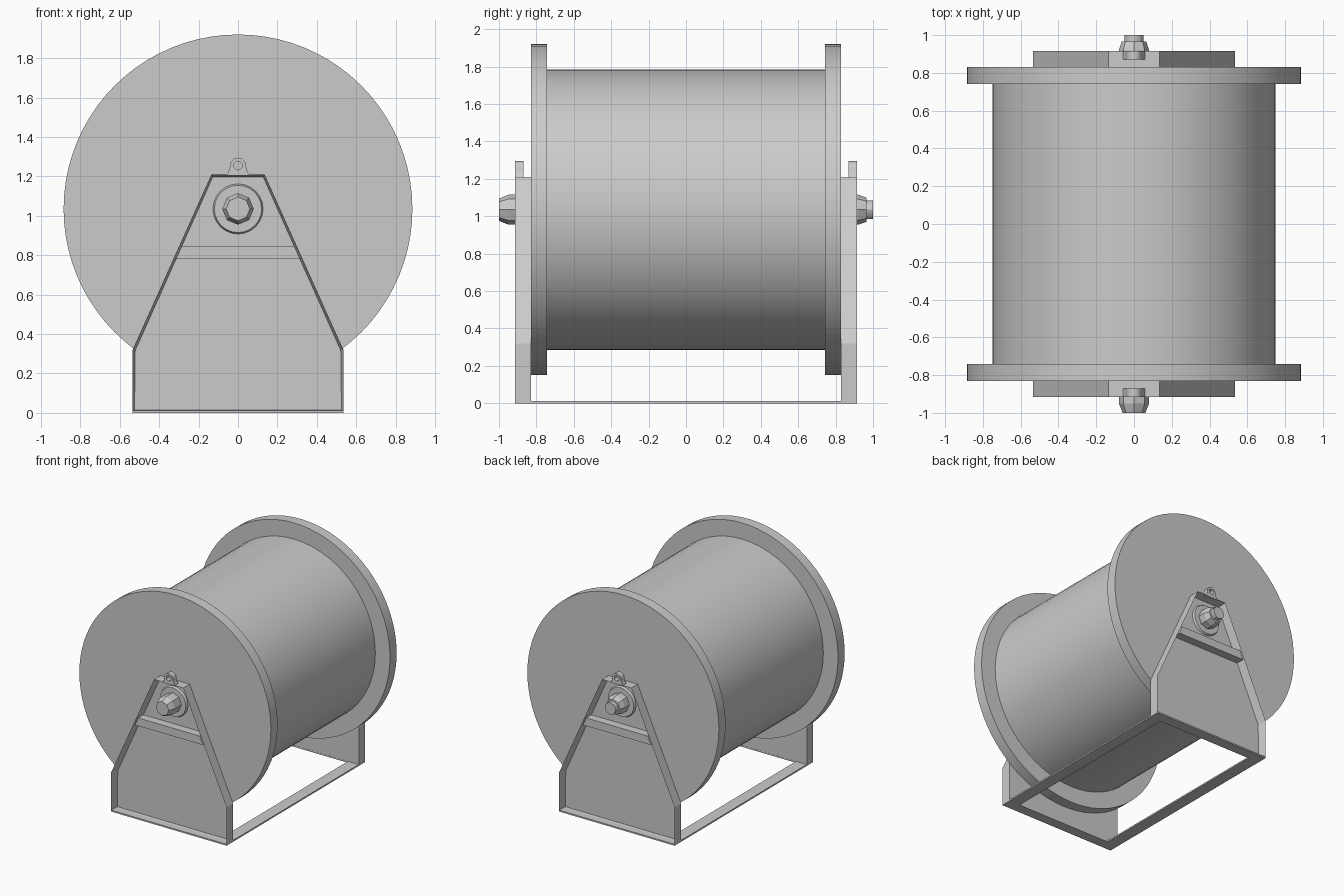
import bpy, bmesh, math
from mathutils import Matrix, Vector

default = bpy.data.objects.get("Cube")
if default:
    bpy.data.objects.remove(default, do_unlink=True)

GREY = (0.6, 0.6, 0.6, 1)
grey = bpy.data.materials.new("painted_grey")
grey.use_nodes = True
grey.diffuse_color = GREY
grey.node_tree.nodes["Principled BSDF"].inputs["Base Color"].default_value = GREY

AXLE = 1.035             # height of the axle
INNER, OUTER = 0.83, 0.915   # depth range of the end stands
HALF = 0.535             # half width of the base


def finish(name, bm, smooth=False):
    bmesh.ops.recalc_face_normals(bm, faces=bm.faces)
    mesh = bpy.data.meshes.new(name)
    bm.to_mesh(mesh)
    bm.free()
    mesh.materials.append(grey)
    ob = bpy.data.objects.new(name, mesh)
    bpy.context.collection.objects.link(ob)
    if smooth:
        bpy.ops.object.select_all(action='DESELECT')
        ob.select_set(True)
        bpy.context.view_layer.objects.active = ob
        bpy.ops.object.shade_smooth_by_angle(angle=math.radians(30))
    return ob


def turned(name, sections, sides, smooth=True):
    """Stack of round or polygonal sections along y: (y0, y1, r0, r1)."""
    bm = bmesh.new()
    for y0, y1, r0, r1 in sections:
        place = Matrix.Translation((0, (y0 + y1) / 2, AXLE)) @ Matrix.Rotation(-math.pi / 2, 4, 'X')
        bmesh.ops.create_cone(bm, cap_ends=True, segments=sides, radius1=r0,
                              radius2=r1, depth=y1 - y0, matrix=place)
    return finish(name, bm, smooth)


def prism(bm, outline, y0, y1):
    """Extrude an x-z outline from y0 to y1; returns the face at y1."""
    face = bm.faces.new([bm.verts.new((x, y0, z)) for x, z in outline])
    out = bmesh.ops.extrude_face_region(bm, geom=[face], use_keep_orig=True)["geom"]
    bmesh.ops.translate(bm, vec=(0, y1 - y0, 0),
                        verts=[g for g in out if isinstance(g, bmesh.types.BMVert)])
    bmesh.ops.recalc_face_normals(bm, faces=bm.faces)
    return [g for g in out if isinstance(g, bmesh.types.BMFace)][0]


def mirrored(outline):
    return outline + [(-x, z) for x, z in reversed(outline)]


def arc(cx, cz, r, a0, a1, n):
    angles = [math.radians(a0 + (a1 - a0) * i / n) for i in range(n + 1)]
    return [(cx + r * math.cos(a), cz + r * math.sin(a)) for a in angles]


# Drum and its two flanges
turned("drum", [(-0.745, 0.745, 0.75, 0.75)], 64)
for side, label in ((-1, "front"), (1, "back")):
    y0, y1 = sorted((side * 0.742, side * INNER))
    turned(label + "_flange", [(y0, y1, 0.885, 0.885)], 80)

    # Stand: tapered tray with a thin raised rim
    bm = bmesh.new()
    outline = mirrored([(HALF, 0.005), (HALF, 0.32), (0.135, 1.21)])
    face = prism(bm, outline, side * INNER, side * OUTER)
    bmesh.ops.inset_region(bm, faces=[face], thickness=0.014)
    for v in face.verts:
        v.co.y = side * (INNER + 0.012)
    finish(label + "_stand", bm)

    # Crossbar bridging the stand below the axle
    bm = bmesh.new()
    prism(bm, mirrored([(0.315, 0.78), (0.285, 0.847)]), side * INNER, side * (OUTER - 0.004))
    finish(label + "_crossbar", bm)

    # Lifting lug with a round hole
    bm = bmesh.new()
    edge = [(0.06, 1.205), (0.045, 1.23)] + arc(0, 1.255, 0.04, 0, 180, 10) + [(-0.045, 1.23), (-0.06, 1.205)]
    hole = arc(0, 1.255, 0.022, 0, 330, 11)
    edges = []
    for loop in (edge, hole):
        vs = [bm.verts.new((x, side * 0.87, z)) for x, z in loop]
        edges += [bm.edges.new((vs[i - 1], vs[i])) for i in range(len(vs))]
    bmesh.ops.triangle_fill(bm, edges=edges, use_beauty=True, normal=Vector((0, 1, 0)))
    out = bmesh.ops.extrude_face_region(bm, geom=bm.faces[:], use_keep_orig=True)["geom"]
    bmesh.ops.translate(bm, vec=(0, side * (OUTER - 0.87), 0),
                        verts=[g for g in out if isinstance(g, bmesh.types.BMVert)])
    finish(label + "_lifting_lug", bm, True)

# Axle ends: washer, neck and nut at each side
turned("front_washer", [(-0.86, -0.835, 0.12, 0.13)], 24)
turned("front_axle_nut", [(-0.95, -0.85, 0.08, 0.08), (-1, -0.95, 0.06, 0.08)], 8, False)
turned("back_washer", [(0.835, 0.86, 0.13, 0.12)], 24)
turned("back_axle_nut", [(0.85, 0.92, 0.08, 0.08), (0.92, 0.965, 0.08, 0.065)], 8, False)
turned("back_axle_stub", [(0.96, 1.0, 0.05, 0.05)], 12)

# Flat base frame: two long rails and two cross strips
for name, cx, cy, w, d in (("left_rail", HALF - 0.05, 0, 0.1, 2 * OUTER),
                           ("right_rail", 0.05 - HALF, 0, 0.1, 2 * OUTER),
                           ("front_strip", 0, -0.872, 2 * HALF - 0.2, 0.086),
                           ("back_strip", 0, 0.872, 2 * HALF - 0.2, 0.086)):
    bm = bmesh.new()
    bmesh.ops.create_cube(bm, size=1, matrix=Matrix.Translation((cx, cy, 0.006))
                          @ Matrix.Diagonal((w, d, 0.012, 1)))
    finish("base_" + name, bm)
